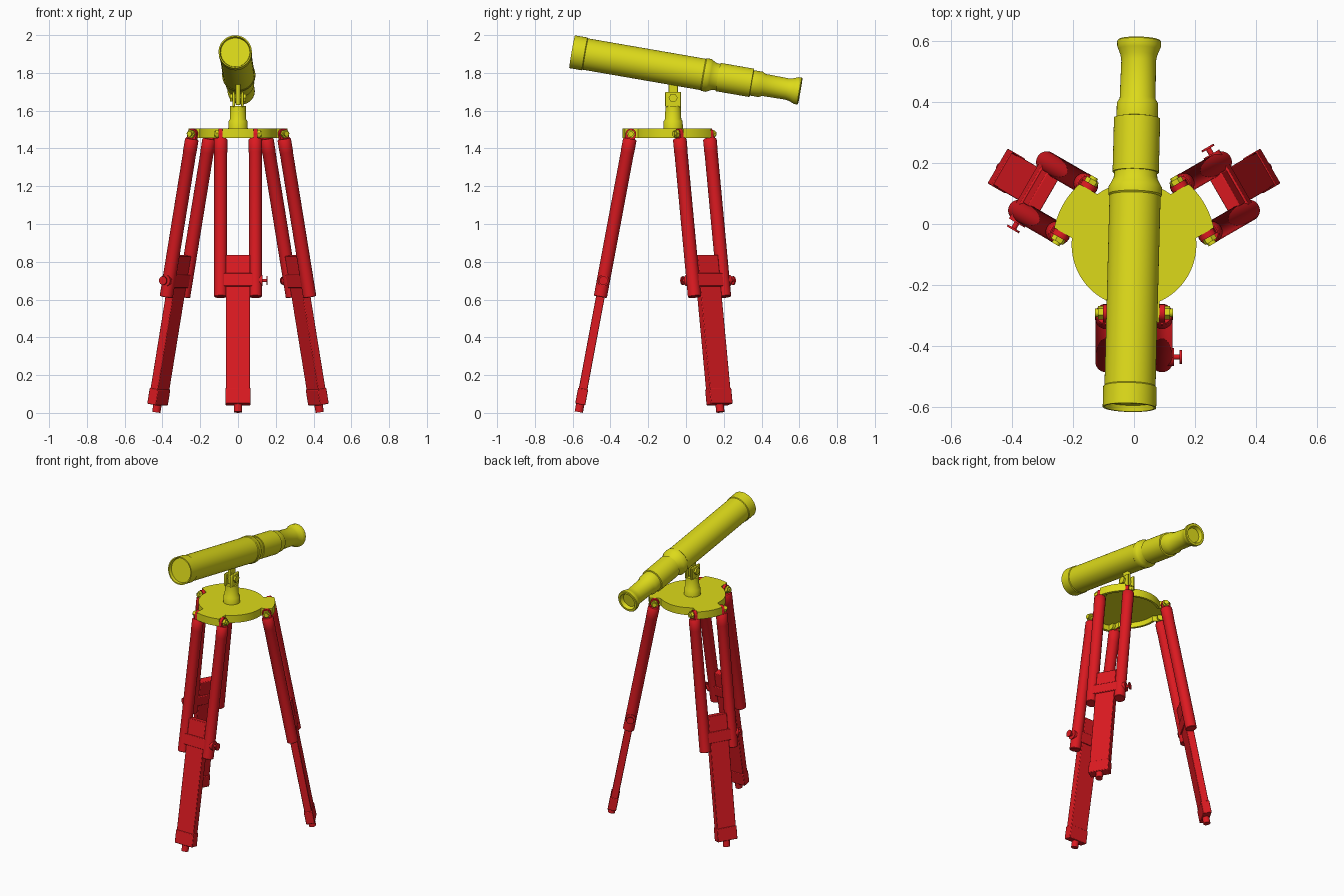
import bpy, bmesh, math
from mathutils import Matrix, Vector

if "Cube" in bpy.data.objects:
    bpy.data.objects.remove(bpy.data.objects["Cube"])


def material(name, col):
    m = bpy.data.materials.new(name)
    m.diffuse_color = (*col, 1)
    m.use_nodes = True
    m.node_tree.nodes["Principled BSDF"].inputs["Base Color"].default_value = m.diffuse_color
    return m


RED = material("red", (0.72, 0.01, 0.015))
YELLOW = material("yellow", (0.72, 0.70, 0.01))
HUB = Vector((0, -0.068, 0))


def finish(name, bm, mat, matrix=Matrix(), bevel=0):
    bmesh.ops.recalc_face_normals(bm, faces=bm.faces)
    me = bpy.data.meshes.new(name)
    bm.to_mesh(me)
    bm.free()
    me.materials.append(mat)
    ob = bpy.data.objects.new(name, me)
    bpy.context.collection.objects.link(ob)
    ob.matrix_world = matrix
    if bevel:
        mod = ob.modifiers.new("bevel", 'BEVEL')
        mod.width, mod.segments = bevel, 2
    bpy.ops.object.select_all(action='DESELECT')
    bpy.context.view_layer.objects.active = ob
    ob.select_set(True)
    bpy.ops.object.shade_smooth_by_angle(angle=math.radians(35))
    return ob


def lathe(name, profile, mat, matrix=Matrix(), seg=40):
    """Spin (height, radius) points about local z."""
    bm = bmesh.new()
    rings = []
    for h, r in profile:
        if r == 0:
            rings.append([bm.verts.new((0, 0, h))] * seg)
        else:
            rings.append([bm.verts.new((r * math.cos(2 * math.pi * i / seg),
                                        r * math.sin(2 * math.pi * i / seg), h)) for i in range(seg)])
    for a, b in zip(rings, rings[1:]):
        for i in range(seg):
            j = (i + 1) % seg
            vs = list(dict.fromkeys((a[i], a[j], b[j], b[i])))
            if len(vs) > 2:
                bm.faces.new(vs)
    return finish(name, bm, mat, matrix)


def rod(name, p, q, r, mat, base=Matrix(), seg=24):
    p, q = Vector(p), Vector(q)
    d = q - p
    m = base @ Matrix.Translation(p) @ d.to_track_quat('Z', 'Y').to_matrix().to_4x4()
    return lathe(name, [(0, 0), (0, r), (d.length, r), (d.length, 0)], mat, m, seg)


def box(name, centre, size, mat, base=Matrix(), bevel=0.004):
    bm = bmesh.new()
    bmesh.ops.create_cube(bm, size=1)
    bmesh.ops.scale(bm, vec=size, verts=bm.verts)
    bmesh.ops.translate(bm, vec=centre, verts=bm.verts)
    return finish(name, bm, mat, base, bevel)


# Telescope barrel with recessed lens at both ends
front, back = Vector((-0.015, -0.603, 1.912)), Vector((0.017, 0.603, 1.703))
axis = Matrix.Translation(front) @ (back - front).to_track_quat('Z', 'Y').to_matrix().to_4x4()
lathe("telescope_barrel", [
    (0.02, 0), (0.02, 0.077), (0, 0.081), (0, 0.088), (0.068, 0.088), (0.072, 0.084),
    (0.705, 0.084), (0.71, 0.088), (0.735, 0.088), (0.745, 0.082), (0.765, 0.072), (0.785, 0.07),
    (0.785, 0.076), (0.965, 0.076), (0.967, 0.068), (1.015, 0.068), (1.03, 0.059),
    (1.155, 0.057), (1.175, 0.06), (1.195, 0.068), (1.205, 0.072), (1.222, 0.072),
    (1.226, 0.069), (1.226, 0.055), (1.205, 0.045), (1.205, 0)], YELLOW, axis, 56)

# Pedestal and tilting hinge under the barrel
hub = Matrix.Translation(HUB)
lathe("pedestal", [(1.50, 0), (1.50, 0.052), (1.545, 0.050), (1.555, 0.043),
                   (1.625, 0.041), (1.625, 0)], YELLOW, hub)
for s in (-1, 1):
    box("hinge_cheek", (s * 0.022, 0, 1.66), (0.014, 0.084, 0.08), YELLOW, hub)
box("hinge_tongue", (0, 0, 1.69), (0.024, 0.05, 0.12), YELLOW, hub)
rod("hinge_bolt", (-0.042, 0, 1.668), (0.042, 0, 1.668), 0.024, YELLOW, hub, 6)

# Lobed top plate, hollow underneath
bm = bmesh.new()
outline = []
for k in range(3):
    c = math.radians(-90 + 120 * k)
    for i in range(13):
        a = c + math.radians(-18 + 3 * i)
        outline.append((0.268 * math.cos(a), 0.268 * math.sin(a)))
    for i in range(25):
        a = c + math.radians(24 + 3 * i)
        outline.append((0.205 * math.cos(a), 0.205 * math.sin(a)))
loops = [[bm.verts.new((x * f, y * f, z)) for x, y in outline]
         for f, z in ((1, 1.505), (1, 1.455), (0.93, 1.455), (0.93, 1.49))]
for a, b in zip(loops, loops[1:]):
    for i in range(len(a)):
        j = (i + 1) % len(a)
        bm.faces.new((a[i], a[j], b[j], b[i]))
bm.faces.new(loops[0])
bm.faces.new(loops[3])
finish("top_plate", bm, YELLOW, hub)

# Three legs, each built in its own hinge frame with z along the leg
for k in range(3):
    leg = (hub @ Matrix.Rotation(math.radians(120 * k), 4, 'Z')
           @ Matrix.Translation((0, -0.224, 1.477)) @ Matrix.Rotation(math.radians(-10.6), 4, 'X'))
    for s in (-1, 1):
        # Round upper tube with hinge tab and bolt
        m = leg @ Matrix.Translation((s * 0.092, 0, 0))
        lathe("upper_leg_tube", [(-0.878, 0), (-0.878, 0.032), (-0.875, 0.035), (-0.10, 0.035),
                                 (-0.098, 0.036), (-0.032, 0.036), (-0.026, 0.032), (-0.026, 0)], RED, m, 28)
        rod("hinge_tab", (s * 0.082, 0, 0), (s * 0.102, 0, 0), 0.028, RED, leg)
        box("hinge_tab_neck", (s * 0.092, 0, -0.02), (0.02, 0.054, 0.04), RED, leg, 0)
        rod("plate_lug", (s * 0.06, 0, 0), (s * 0.082, 0, 0), 0.022, YELLOW, leg)
        rod("hinge_nut", (s * 0.102, 0, 0), (s * 0.118, 0, 0), 0.023, YELLOW, leg, 6)
        rod("hinge_bolt_end", (s * 0.118, 0, 0), (s * 0.128, 0, 0), 0.014, YELLOW, leg, 16)
    # Sliding lower leg, shoe and foot
    box("lower_leg", (0, 0, -1.02), (0.126, 0.046, 0.73), RED, leg)
    box("leg_shoe", (0, 0, -1.415), (0.132, 0.054, 0.085), RED, leg)
    rod("foot", (0, 0, -1.45), (0, 0, -1.498), 0.022, RED, leg)
    # Clamp bar with thumb screw
    box("clamp_bar", (0, 0, -0.79), (0.18, 0.06, 0.07), RED, leg)
    rod("clamp_boss", (0.10, 0, -0.79), (0.131, 0, -0.79), 0.03, RED, leg)
    rod("clamp_screw", (0.12, 0, -0.79), (0.152, 0, -0.79), 0.009, RED, leg, 16)
    rod("clamp_knob", (0.150, 0, -0.79), (0.157, 0, -0.79), 0.023, RED, leg)
